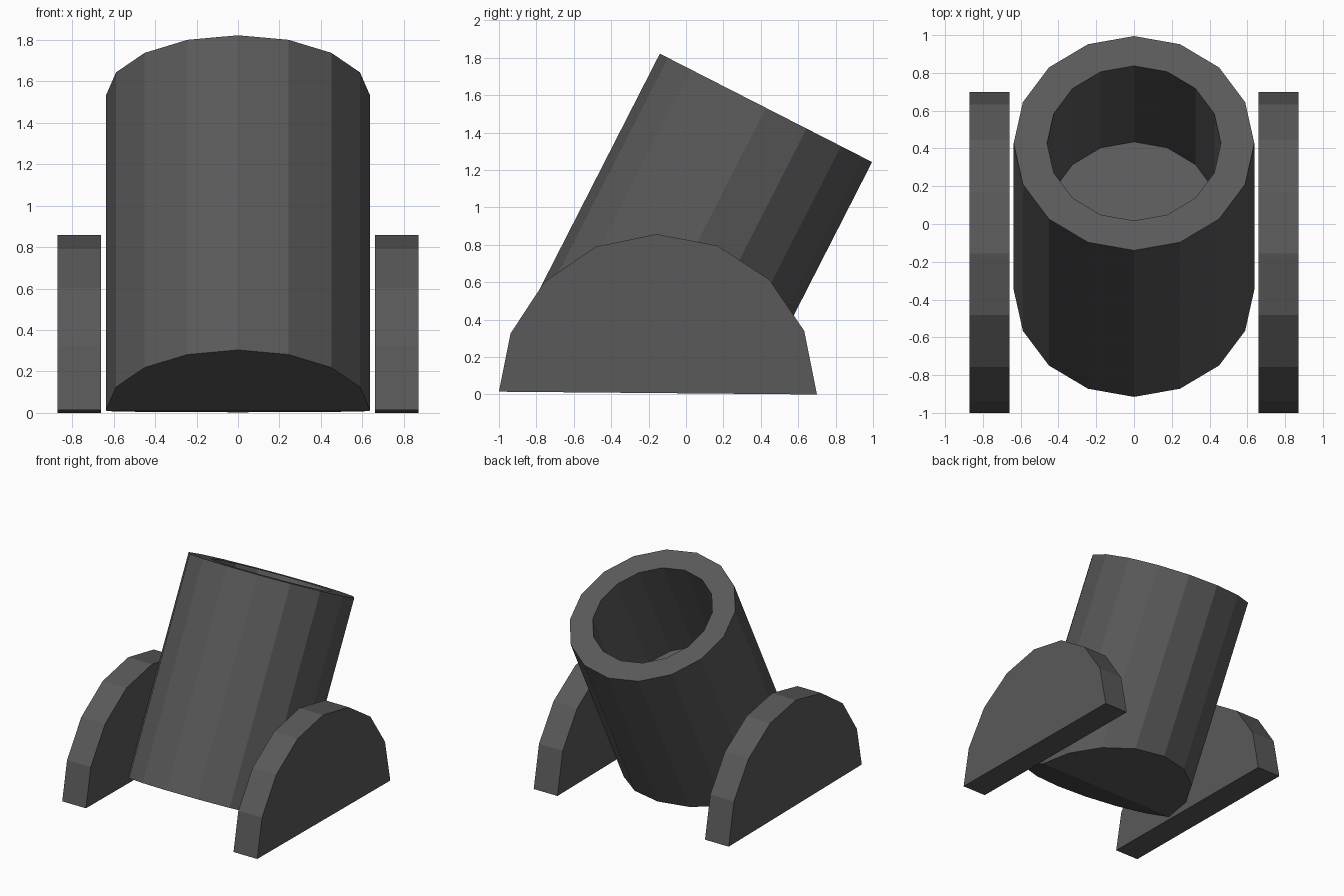
import bpy, bmesh, math
from mathutils import Matrix, Vector

if "Cube" in bpy.data.objects:
    bpy.data.objects.remove(bpy.data.objects["Cube"])

SIDES = 16
TILT = math.radians(27.05)

iron = bpy.data.materials.new("dark iron grey")
iron.diffuse_color = (0.1, 0.1, 0.1, 1)
iron.use_nodes = True
iron.node_tree.nodes["Principled BSDF"].inputs["Base Color"].default_value = iron.diffuse_color


def finish(bm, name):
    bmesh.ops.recalc_face_normals(bm, faces=bm.faces[:])
    mesh = bpy.data.meshes.new(name)
    bm.to_mesh(mesh)
    bm.free()
    mesh.materials.append(iron)
    obj = bpy.data.objects.new(name, mesh)
    bpy.context.collection.objects.link(obj)
    return obj


# Ground plane of the mortar, very slightly tilted
ground_point = Vector((0, 0.70, 0))
ground_normal = Vector((0, 0.015, 1.70)).normalized()

# Barrel: rings (radius, height along axis from the muzzle), closed at both ends
bm = bmesh.new()
place = Matrix.Translation((0, 0.4275, 1.5325)) @ Matrix.Rotation(-TILT, 4, 'X')
rings = []
for radius, height in [(0.637, -1.705), (0.637, 0), (0.46, 0), (0.46, -0.885)]:
    rings.append([bm.verts.new(place @ Vector((
        radius * math.cos(2 * math.pi * i / SIDES),
        radius * math.sin(2 * math.pi * i / SIDES), height))) for i in range(SIDES)])
for a, b in zip(rings, rings[1:]):
    for i in range(SIDES):
        j = (i + 1) % SIDES
        bm.faces.new((a[i], a[j], b[j], b[i]))
bm.faces.new(rings[0])
bm.faces.new(rings[-1])

# Cut the barrel flat where it meets the ground
bmesh.ops.bisect_plane(bm, geom=bm.verts[:] + bm.edges[:] + bm.faces[:], dist=1e-5,
                       plane_co=ground_point, plane_no=ground_normal, clear_inner=True)
bmesh.ops.holes_fill(bm, edges=[e for e in bm.edges if e.is_boundary], sides=0)
finish(bm, "mortar_barrel")

# Side cheeks: half of a 16-sided disc, one on each side
for side, name in ((-1, "left_cheek"), (1, "right_cheek")):
    bm = bmesh.new()
    profile = []
    for i in range(SIDES // 2 + 1):
        a = 2 * math.pi * i / SIDES + 0.0088
        profile.append((-0.15 - 0.85 * -math.cos(a), 0.0075 + 0.85 * math.sin(a)))
    profile[0] = (0.70, 0.0)
    profile[-1] = (-1.0, 0.015)
    face = bm.faces.new([bm.verts.new((side * 0.66, y, z)) for y, z in profile])
    ext = bmesh.ops.extrude_face_region(bm, geom=[face], use_keep_orig=True)
    bmesh.ops.translate(bm, vec=(side * 0.212, 0, 0),
                        verts=[v for v in ext["geom"] if isinstance(v, bmesh.types.BMVert)])
    finish(bm, name)
